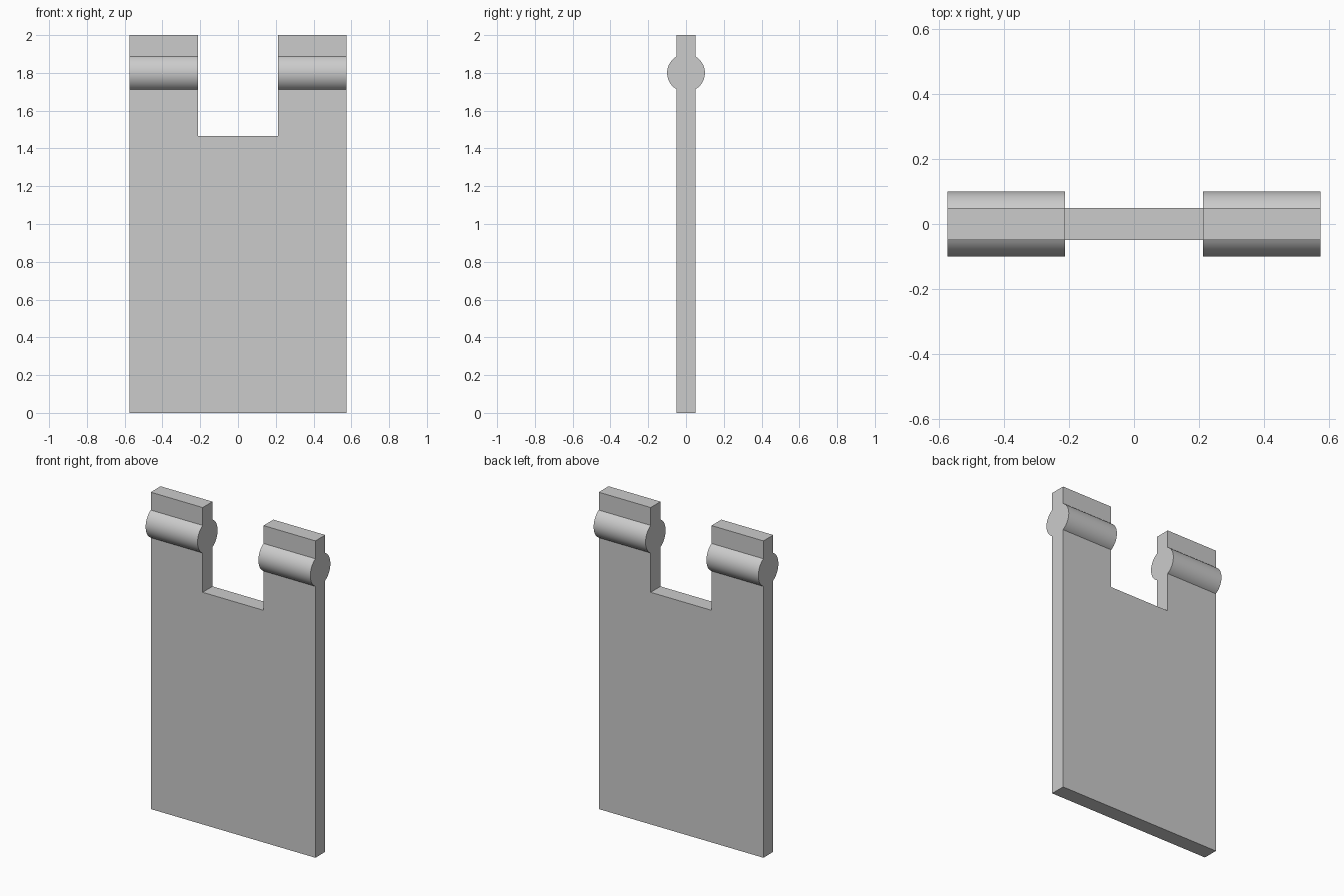
import bpy, bmesh
from math import asin, cos, sin, pi

if "Cube" in bpy.data.objects:
    bpy.data.objects.remove(bpy.data.objects["Cube"])

HALF_W, HALF_T, HEIGHT = 0.575, 0.049, 2.0
PIN_Z, PIN_R, STEPS = 1.8, 0.1, 24
NOTCH_HALF, NOTCH_Z = 0.2125, 1.465


def extrude_x(name, profile, half):
    """Solid made by sweeping a (y, z) profile from -half to +half in x."""
    bm = bmesh.new()
    face = bm.faces.new([bm.verts.new((-half, y, z)) for y, z in profile])
    swept = bmesh.ops.extrude_face_region(bm, geom=[face])
    verts = [g for g in swept["geom"] if isinstance(g, bmesh.types.BMVert)]
    bmesh.ops.translate(bm, verts=verts, vec=(2 * half, 0, 0))
    bmesh.ops.recalc_face_normals(bm, faces=bm.faces)
    mesh = bpy.data.meshes.new(name)
    bm.to_mesh(mesh)
    bm.free()
    obj = bpy.data.objects.new(name, mesh)
    bpy.context.collection.objects.link(obj)
    return obj


# Side profile: thin plate with a round hinge bulge on both faces
start = pi / 2 - asin(HALF_T / PIN_R)
arc = [-start + 2 * start * i / STEPS for i in range(STEPS + 1)]
right = [(HALF_T, 0)]
right += [(PIN_R * cos(a), PIN_Z + PIN_R * sin(a)) for a in arc]
right += [(HALF_T, HEIGHT)]
left = [(-y, z) for y, z in reversed(right)]
plate = extrude_x("hinge_plate", right + left, HALF_W)

# Square notch through the top, leaving two hinge lugs
cutter = extrude_x("notch_cutter", [(-0.3, NOTCH_Z), (0.3, NOTCH_Z),
                                    (0.3, 2.3), (-0.3, 2.3)], NOTCH_HALF)
cutter.hide_render = True
cut = plate.modifiers.new("notch", "BOOLEAN")
cut.operation = "DIFFERENCE"
cut.solver = "EXACT"
cut.object = cutter
bpy.context.view_layer.objects.active = plate
plate.select_set(True)
bpy.ops.object.modifier_apply(modifier=cut.name)
bpy.data.objects.remove(cutter)

# Smooth bulges, crisp edges
bpy.ops.object.shade_smooth_by_angle(angle=pi / 6)
